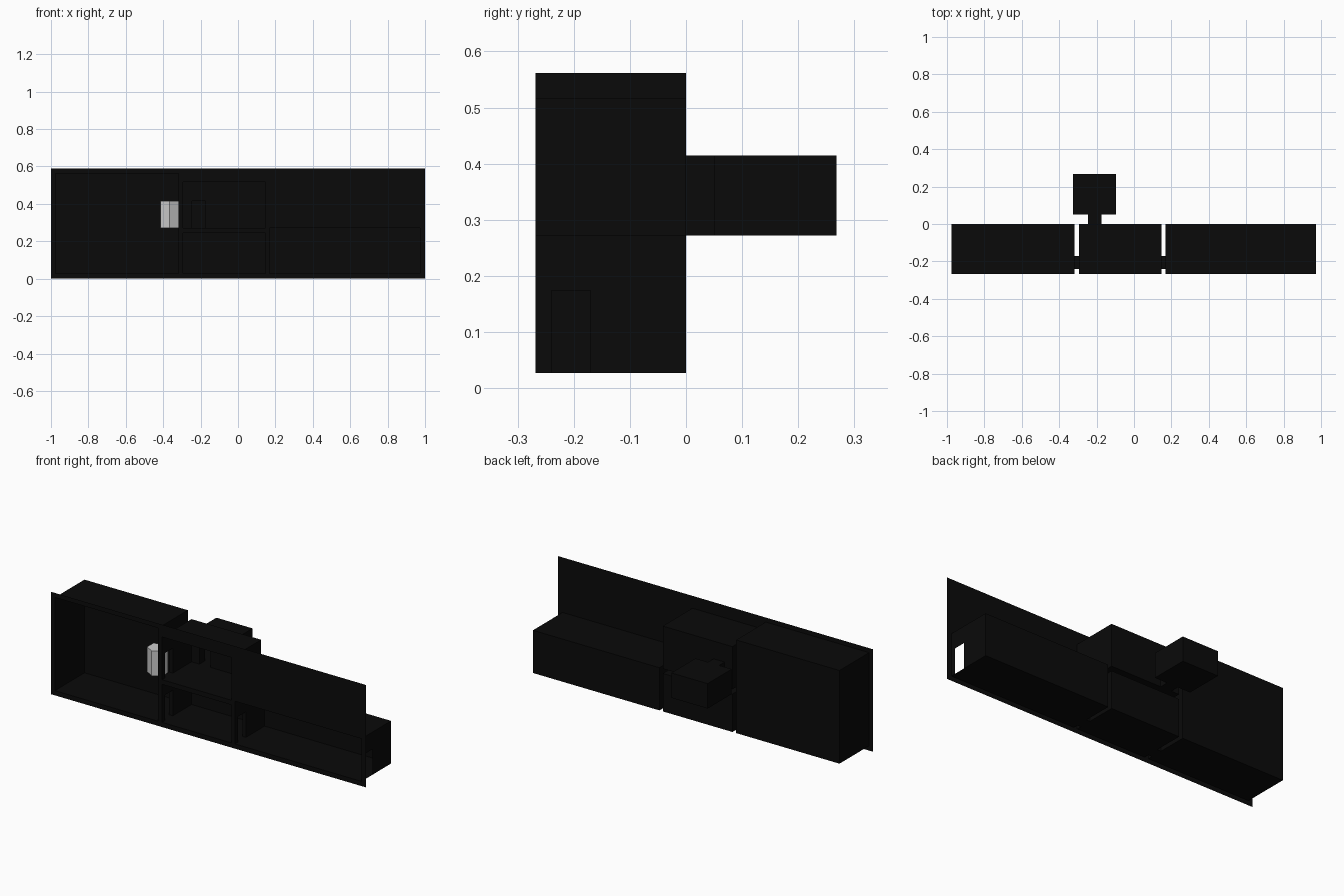
import bpy, bmesh
from mathutils import Vector

if "Cube" in bpy.data.objects:
    bpy.data.objects.remove(bpy.data.objects["Cube"])

black = bpy.data.materials.new("matte_black")
black.diffuse_color = (0.003, 0.003, 0.003, 1)
black.use_nodes = True
black.node_tree.nodes["Principled BSDF"].inputs["Base Color"].default_value = black.diffuse_color


def panel(bm, axis, pos, rect, holes=()):
    """Flat sheet across one axis; rect and holes are (u0, u1, v0, v1)."""
    us = sorted({rect[0], rect[1]} | {min(max(u, rect[0]), rect[1]) for h in holes for u in h[:2]})
    vs = sorted({rect[2], rect[3]} | {min(max(v, rect[2]), rect[3]) for h in holes for v in h[2:]})
    for u0, u1 in zip(us, us[1:]):
        for v0, v1 in zip(vs, vs[1:]):
            cu, cv = (u0 + u1) / 2, (v0 + v1) / 2
            if any(h[0] < cu < h[1] and h[2] < cv < h[3] for h in holes):
                continue
            corners = []
            for u, v in ((u0, v0), (u1, v0), (u1, v1), (u0, v1)):
                c = [u, v]
                c.insert(axis, pos)
                corners.append(bm.verts.new(Vector(c)))
            bm.faces.new(corners)


def shell(name, x, y, z, open_sides=(), doors=None):
    """Thin box with some sides left out and door holes cut in others."""
    doors = doors or {}
    bm = bmesh.new()
    spans = (x, y, z)
    for axis, label in enumerate("xyz"):
        others = [spans[i] for i in range(3) if i != axis]
        for end, sign in enumerate("-+"):
            side = sign + label
            if side not in open_sides:
                panel(bm, axis, spans[axis][end], (*others[0], *others[1]), doors.get(side, ()))
    finish(name, bm)


def finish(name, bm):
    bmesh.ops.remove_doubles(bm, verts=bm.verts, dist=1e-5)
    bmesh.ops.recalc_face_normals(bm, faces=bm.faces)
    me = bpy.data.meshes.new(name)
    bm.to_mesh(me)
    bm.free()
    me.materials.append(black)
    bpy.context.collection.objects.link(bpy.data.objects.new(name, me))


FRONT = -0.268
DEPTH = (FRONT, 0.0)
DOOR_Y = (-0.24, -0.17)
LOW, HIGH = (0.027, 0.174), (0.272, 0.415)
low_door, high_door = (*DOOR_Y, *LOW), (*DOOR_Y, *HIGH)
BACK_X = (-0.245, -0.175)
back_door = (*BACK_X, *HIGH)

left_x, mid_x, right_x = (-0.975, -0.319), (-0.295, 0.147), (0.169, 0.972)
tall_z, lower_z, upper_z, right_z = (0.027, 0.562), (0.027, 0.245), (0.272, 0.517), (0.027, 0.272)

# Rooms, all open to the front
shell("tall_left_room", left_x, DEPTH, tall_z, ["-y"], {"+x": [low_door, high_door]})
shell("lower_middle_room", mid_x, DEPTH, lower_z, ["-y"], {"-x": [low_door], "+x": [low_door]})
shell("upper_middle_room", mid_x, DEPTH, upper_z, ["-y"], {"-x": [high_door], "+y": [back_door]})
shell("long_right_room", right_x, DEPTH, right_z, ["-y"], {"-x": [low_door], "+x": [low_door]})
shell("back_room", (-0.325, -0.095), (0.05, 0.268), HIGH, [], {"-y": [back_door]})

# Short passages between rooms
for name, x, z in (("lower_left_passage", (left_x[1], mid_x[0]), LOW),
                   ("upper_left_passage", (left_x[1], mid_x[0]), HIGH),
                   ("lower_right_passage", (mid_x[1], right_x[0]), LOW)):
    shell(name, x, DOOR_Y, z, ["-x", "+x"])
shell("back_passage", BACK_X, (0.0, 0.05), HIGH, ["-y", "+y"])

# Front sheet with an opening for each room
bm = bmesh.new()
panel(bm, 1, FRONT, (-1, 1, 0, 0.588),
      [(*left_x, *tall_z), (*mid_x, *lower_z), (*mid_x, *upper_z), (*right_x, *right_z)])
finish("front_sheet", bm)

# Grey upright block beside the upper doorway
bpy.ops.mesh.primitive_cylinder_add(vertices=6, radius=0.055, depth=HIGH[1] - HIGH[0],
                                    location=(-0.367, -0.205, sum(HIGH) / 2))
bpy.context.object.name = "doorway_block"
